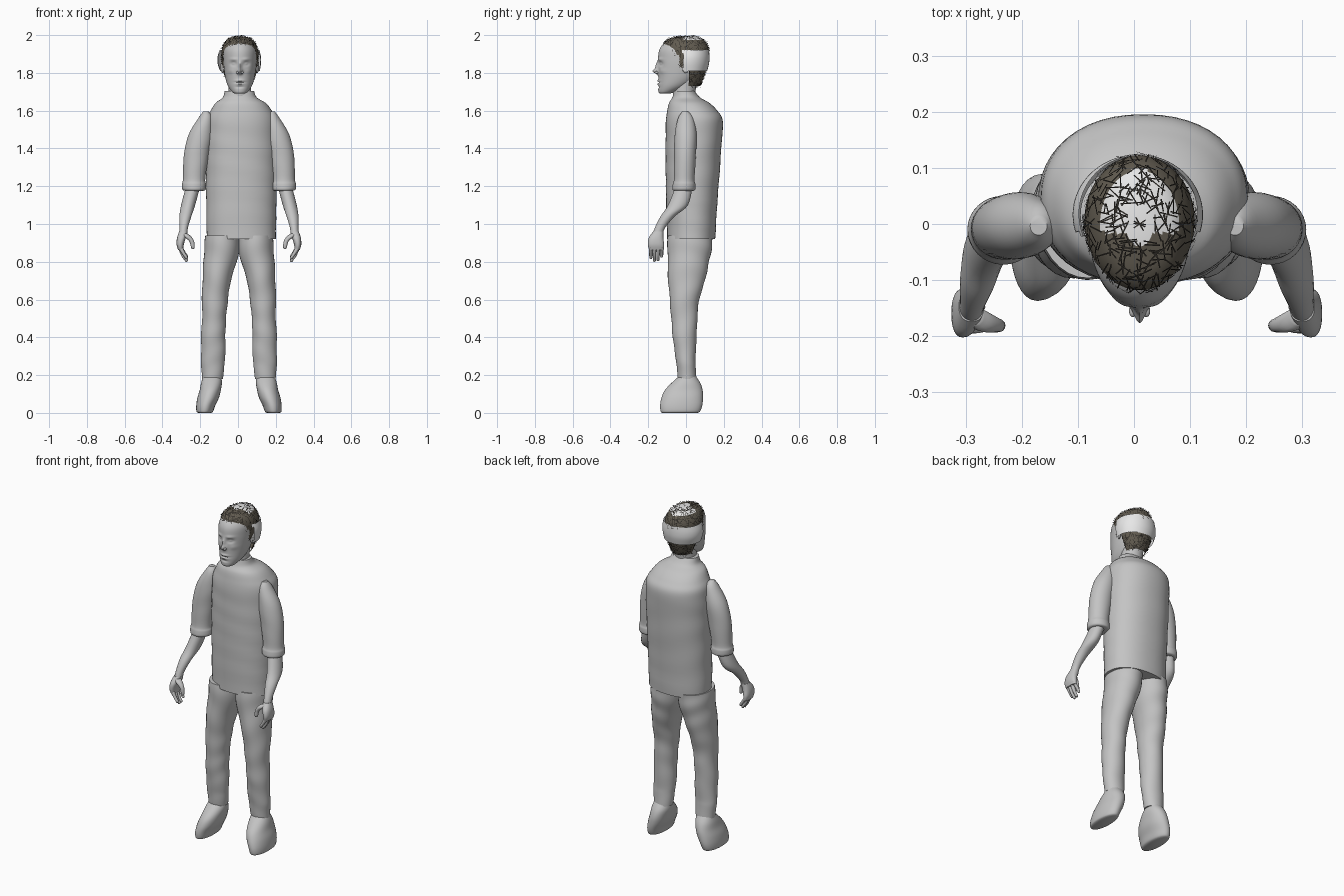
import bpy, bmesh, math, random
from mathutils import Vector

cube = bpy.data.objects.get("Cube")
if cube:
    bpy.data.objects.remove(cube, do_unlink=True)
random.seed(4)


def material(name, r, g, b):
    m = bpy.data.materials.new(name)
    m.use_nodes = True
    m.diffuse_color = (r, g, b, 1)
    m.node_tree.nodes["Principled BSDF"].inputs["Base Color"].default_value = (r, g, b, 1)
    return m


GREY = material("body grey", 0.55, 0.55, 0.55)
PALE = material("pale scalp", 0.8, 0.8, 0.8)
BROWN = material("hair brown", 0.12, 0.105, 0.08)
DARK = material("strand dark", 0.025, 0.022, 0.018)


def finish(name, bm, mats, angle=50):
    mesh = bpy.data.meshes.new(name)
    bm.to_mesh(mesh)
    bm.free()
    obj = bpy.data.objects.new(name, mesh)
    bpy.context.collection.objects.link(obj)
    for m in mats:
        mesh.materials.append(m)
    bpy.ops.object.select_all(action='DESELECT')
    obj.select_set(True)
    bpy.context.view_layer.objects.active = obj
    bpy.ops.object.shade_smooth_by_angle(angle=math.radians(angle))
    return obj


def spline(a, b, c, d, t):
    # Catmull-Rom value between b and c
    return b + 0.5 * t * (c - a + t * (2*a - 5*b + 4*c - d + t * (3*(b - c) + d - a)))


def loft(rings, n=32, steps=5, power=2.0, fold=0.0, side=0, caps=True):
    """Rings are (z, x_min, x_max, y_min, y_max); side mirrors and adds a small shift."""
    keys = [rings[0]] + list(rings) + [rings[-1]]
    levels = []
    for i in range(1, len(keys) - 2):
        for s in range(steps):
            levels.append([spline(*v, s / steps) for v in zip(*keys[i - 1:i + 3])])
    levels.append(rings[-1])
    bm = bmesh.new()
    loops = []
    for z, x0, x1, y0, y1 in levels:
        loop = []
        for k in range(n):
            a = math.tau * k / n
            c, s = math.cos(a), math.sin(a)
            grow = 1 + fold * math.sin(z * 45 + 2 * math.sin(a + z * 6))
            c = math.copysign(abs(c) ** (2 / power), c) * grow
            s = math.copysign(abs(s) ** (2 / power), s) * grow
            x = (x0 + x1) / 2 + c * (x1 - x0) / 2
            if side:
                x = side * x + 0.005
            loop.append(bm.verts.new((x, (y0 + y1) / 2 + s * (y1 - y0) / 2, z)))
        loops.append(loop)
    for a, b in zip(loops, loops[1:]):
        for k in range(n):
            bm.faces.new((a[k], a[(k + 1) % n], b[(k + 1) % n], b[k]))
    if caps:
        bm.faces.new(loops[0])
        bm.faces.new(loops[-1])
    bmesh.ops.recalc_face_normals(bm, faces=bm.faces)
    return bm


def ball(name, center, size, turn=0):
    bm = bmesh.new()
    bmesh.ops.create_uvsphere(bm, u_segments=20, v_segments=12, radius=1)
    for v in bm.verts:
        p = Vector((v.co.x * size[0], v.co.y * size[1], v.co.z * size[2]))
        c, s = math.cos(turn), math.sin(turn)
        v.co = Vector((p.x*c - p.y*s, p.x*s + p.y*c, p.z)) + Vector(center)
    return finish(name, bm, [GREY])


# Shirt body
finish("shirt", loft([
    (.92, -.165, .2, -.1, .155), (1.1, -.168, .203, -.105, .165),
    (1.3, -.17, .205, -.108, .18), (1.45, -.17, .205, -.108, .19),
    (1.55, -.165, .2, -.106, .195), (1.6, -.145, .178, -.1, .165),
    (1.64, -.12, .148, -.09, .125), (1.67, -.08, .1, -.072, .075),
    (1.705, -.07, .085, -.062, .045)], 48, 6, 2.2, .006), [GREY])

# Limbs, clothing and hands on both sides
SLEEVE = [(1.175, .205, .265, -.045, .025), (1.18, .178, .298, -.07, .048),
          (1.21, .175, .302, -.07, .05), (1.24, .178, .296, -.064, .045),
          (1.35, .162, .293, -.063, .052), (1.47, .14, .268, -.06, .056),
          (1.56, .14, .215, -.042, .04), (1.595, .16, .19, -.02, .012)]
FOREARM = [(.94, .272, .318, -.178, -.125), (.98, .27, .315, -.165, -.11),
           (1.04, .252, .315, -.135, -.06), (1.1, .232, .306, -.095, .01),
           (1.2, .205, .28, -.055, .035)]
PALM = [(.862, .295, .322, -.195, -.118), (.89, .292, .33, -.202, -.116),
        (.925, .282, .328, -.198, -.12), (.96, .272, .317, -.174, -.12)]
THUMB = [(.868, .238, .25, -.188, -.174), (.878, .234, .254, -.192, -.17),
         (.91, .238, .264, -.193, -.167), (.935, .254, .295, -.192, -.155),
         (.95, .275, .305, -.18, -.145)]
TROUSER = [(.18, .085, .195, -.042, .055), (.25, .078, .2, -.05, .052),
           (.3, .072, .2, -.056, .05), (.4, .072, .2, -.07, .056),
           (.5, .068, .195, -.078, .06), (.6, .058, .196, -.086, .07),
           (.7, .043, .193, -.094, .1), (.8, .012, .188, -.097, .122),
           (.88, -.004, .183, -.098, .138), (.94, -.005, .178, -.096, .142)]
SHOE = [(0, .148, .215, -.125, .06), (.008, .137, .225, -.134, .075),
        (.04, .125, .226, -.137, .086), (.08, .106, .22, -.13, .09),
        (.12, .096, .208, -.112, .088), (.16, .09, .2, -.075, .075),
        (.2, .095, .187, -.03, .048)]

for label, side in (("left", 1), ("right", -1)):
    finish(label + "_sleeve", loft(SLEEVE, 32, 5, 2, .008, side), [GREY])
    finish(label + "_forearm", loft(FOREARM, 24, 5, side=side), [GREY])
    finish(label + "_palm", loft(PALM, 24, 4, 2.4, side=side), [GREY])
    finish(label + "_thumb", loft(THUMB, 12, 4, side=side), [GREY])
    for i, tip in enumerate((.815, .8, .803, .822)):
        y = -.186 + i * .019
        finish(f"{label}_finger_{i + 1}", loft([
            (tip, .274, .284, y - .004, y + .004),
            (tip + .008, .27, .288, y - .008, y + .008),
            (tip + .03, .283, .304, y - .009, y + .009),
            (.875, .297, .324, y - .01, y + .01)], 12, 4, side=side), [GREY])
    finish(label + "_trouser_leg", loft(TROUSER, 32, 6, 2, .018, side), [GREY])
    finish(label + "_shoe", loft(SHOE, 32, 5, 2.1, 0, side), [GREY])

# Neck and head, with the face pushed in and out of the front surface
MID = .01
finish("neck", loft([(1.62, -.06, .08, -.065, .05), (1.7, -.05, .07, -.07, .05),
                     (1.8, -.05, .07, -.06, .07)], 32), [GREY])
SKULL = [(1.69, -.015, .035, -.138, -.09), (1.7, -.032, .052, -.146, -.05),
         (1.73, -.053, .073, -.147, .015), (1.77, -.066, .086, -.146, .06),
         (1.82, -.074, .094, -.147, .085), (1.87, -.078, .098, -.148, .1),
         (1.92, -.077, .097, -.142, .102), (1.955, -.062, .082, -.118, .092),
         (1.98, -.037, .057, -.075, .062), (1.988, -.01, .03, -.03, .03)]
# x offset, z, x spread, z spread, forward amount
FACE = [(0, 1.808, .013, .014, .027), (0, 1.835, .009, .022, .014),
        (.034, 1.848, .016, .011, -.012), (.034, 1.872, .02, .007, .005),
        (.034, 1.848, .009, .005, .008), (0, 1.759, .022, .005, .007),
        (0, 1.75, .025, .003, -.006), (0, 1.741, .018, .005, .006),
        (0, 1.725, .02, .005, -.005), (.05, 1.81, .016, .014, .004)]
head = loft(SKULL, 112, 10)
for v in head.verts:
    if v.co.y < -.06:
        dy = sum(h * math.exp(-((abs(v.co.x - MID) - fx) / sx) ** 2
                              - ((v.co.z - fz) / sz) ** 2)
                 for fx, fz, sx, sz, h in FACE)
        v.co.y -= dy
finish("head", head, [GREY])
for label, side in (("left", 1), ("right", -1)):
    ball(label + "_ear", (MID + side * .092, -.002, 1.835), (.007, .021, .036), -side * .4)
    ball(label + "_nostril", (MID + side * .012, -.155, 1.802), (.007, .011, .007))

# Hair shell trimmed to a hairline, pale on the crown behind the fringe
SHELL = [(1.73, -.045, .065, -.05, .075), (1.77, -.065, .085, -.06, .092),
         (1.82, -.082, .102, -.08, .108), (1.87, -.088, .108, -.1, .118),
         (1.92, -.086, .106, -.118, .122), (1.955, -.074, .094, -.118, .11),
         (1.98, -.052, .072, -.09, .085), (1.993, -.015, .035, -.04, .04)]
hair = loft(SHELL, 64, 6)


def bald(p):
    if p.y < -.085:
        return p.z < 1.945
    if p.y < -.035:
        return p.z < 1.895
    return p.y < .015 and p.z < 1.83


drop = [f for f in hair.faces
        if bald(f.calc_center_median()) or f.calc_center_median().z < 1.731]
bmesh.ops.delete(hair, geom=drop, context='FACES')
hair.normal_update()
spots = []
for f in hair.faces:
    c = f.calc_center_median()
    f.material_index = int(c.y > -.015 and f.normal.z > .72)
    spots.append((c.copy(), f.normal.copy(), math.sqrt(f.calc_area())))
finish("hair_shell", hair, [BROWN, PALE])

# Pale band wrapped around the back of the head
band = loft([(1.81, -.095, .115, -.08, .112), (1.85, -.108, .122, -.09, .122),
             (1.885, -.108, .122, -.09, .124), (1.92, -.098, .113, -.085, .122)],
            64, 4, caps=False)
drop = [f for f in band.faces if f.calc_center_median().y < -.018]
bmesh.ops.delete(band, geom=drop, context='FACES')
finish("hair_band", band, [PALE])

# Loose strands scattered over the hair
strands = bmesh.new()
weights = [s[2] * (.25 if 1.81 < s[0].z < 1.91 and s[0].y > 0 else 1) for s in spots]
for point, normal, _ in random.choices(spots, weights, k=480):
    along = normal.orthogonal().normalized()
    across = normal.cross(along)
    turn = random.uniform(0, math.tau)
    way = along * math.cos(turn) + across * math.sin(turn)
    wide = normal.cross(way) * .0012
    half = way * random.uniform(.008, .02)
    base = point + normal * .003
    lift = normal * random.uniform(-.002, .004)
    quad = (base - half - wide, base - half + wide,
            base + half + wide + lift, base + half - wide + lift)
    strands.faces.new([strands.verts.new(q) for q in quad])
finish("hair_strands", strands, [DARK])
